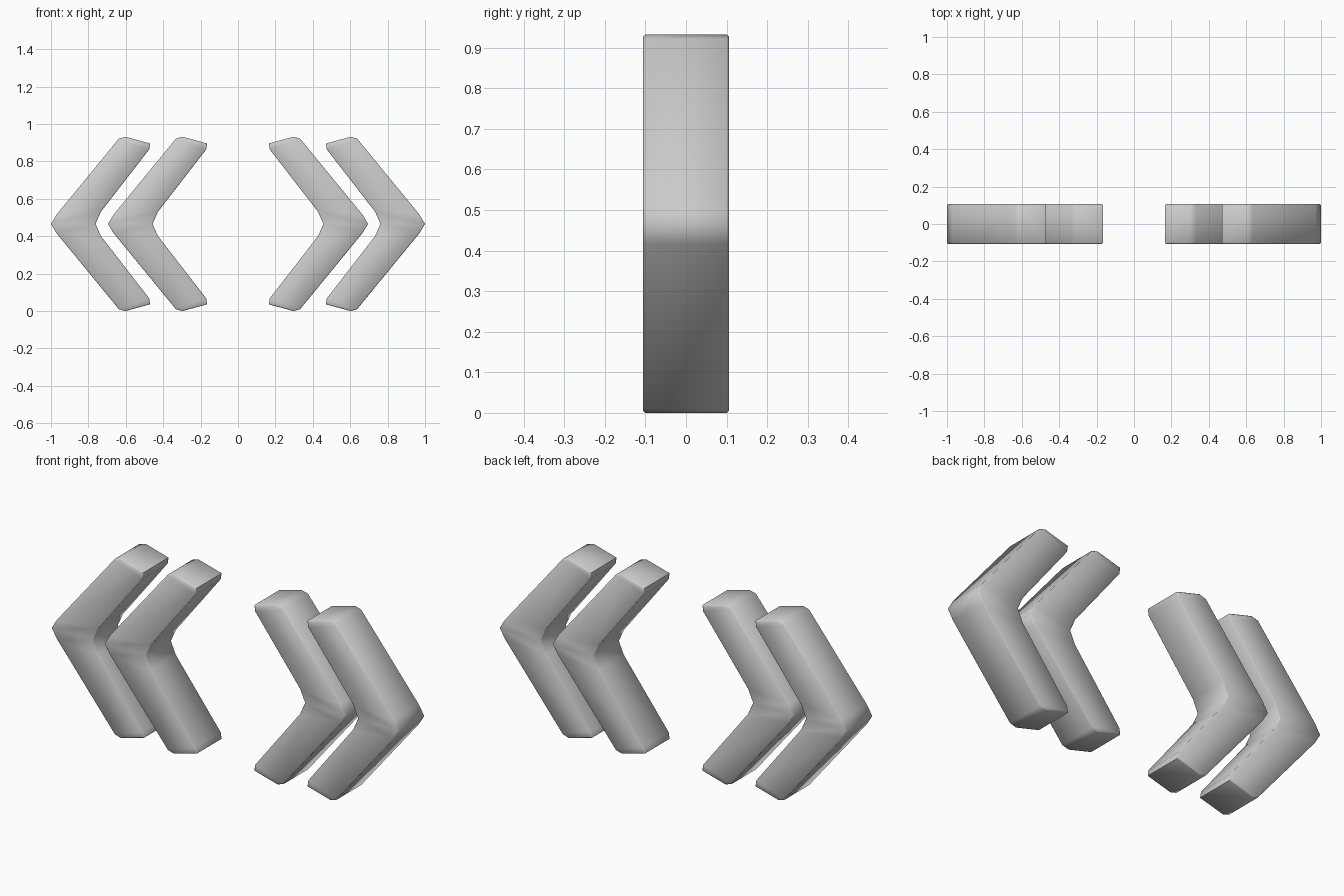
import bpy, bmesh

if "Cube" in bpy.data.objects:
    bpy.data.objects.remove(bpy.data.objects["Cube"])

DEPTH = 0.106      # half thickness
MID = 0.466        # height of the bend
# (inner, outer) rail points from the upper end to the bend, as (x, height above bend)
RAILS = [
    ((0.47, 0.430), (0.602, 0.466)),
    ((0.475, 0.398), (0.637, 0.456)),
    ((0.733, 0.065), (0.970, 0.050)),
    ((0.762, 0.0), (1.0, 0.0)),
]


def chevron(name, side, shift):
    # mirror the rails below the bend
    rails = RAILS + [tuple((x, -h) for x, h in r) for r in RAILS[-2::-1]]
    bm = bmesh.new()
    rows = []
    for inner, outer in rails:
        rows.append([bm.verts.new((side * (x - shift), y, MID + h))
                     for (x, h), y in ((inner, -DEPTH), (outer, -DEPTH),
                                       (outer, DEPTH), (inner, DEPTH))])
    # swept quads and end caps
    for a, b in zip(rows, rows[1:]):
        for i in range(4):
            j = (i + 1) % 4
            bm.faces.new((a[i], a[j], b[j], b[i]))
    bm.faces.new(rows[0])
    bm.faces.new(rows[-1][::-1])
    bmesh.ops.recalc_face_normals(bm, faces=bm.faces)
    # narrow softened rim around front and back
    rim = [e for e in bm.edges
           if e.verts[0].co.y == e.verts[1].co.y
           and any(abs(f.normal.y) < 0.5 for f in e.link_faces)]
    bmesh.ops.bevel(bm, geom=rim, offset=0.005, segments=1,
                    affect='EDGES', profile=0.5)
    bmesh.ops.recalc_face_normals(bm, faces=bm.faces)
    for f in bm.faces:
        f.smooth = True
    # crisp edges where the end caps turn
    for e in bm.edges:
        if len(e.link_faces) == 2 and e.calc_face_angle() > 0.87:
            e.smooth = False
    mesh = bpy.data.meshes.new(name)
    bm.to_mesh(mesh)
    bm.free()
    obj = bpy.data.objects.new(name, mesh)
    bpy.context.collection.objects.link(obj)
    return obj


for side, label in ((1, "right"), (-1, "left")):
    chevron(f"outer_chevron_{label}", side, 0.0)
    chevron(f"inner_chevron_{label}", side, 0.305)
